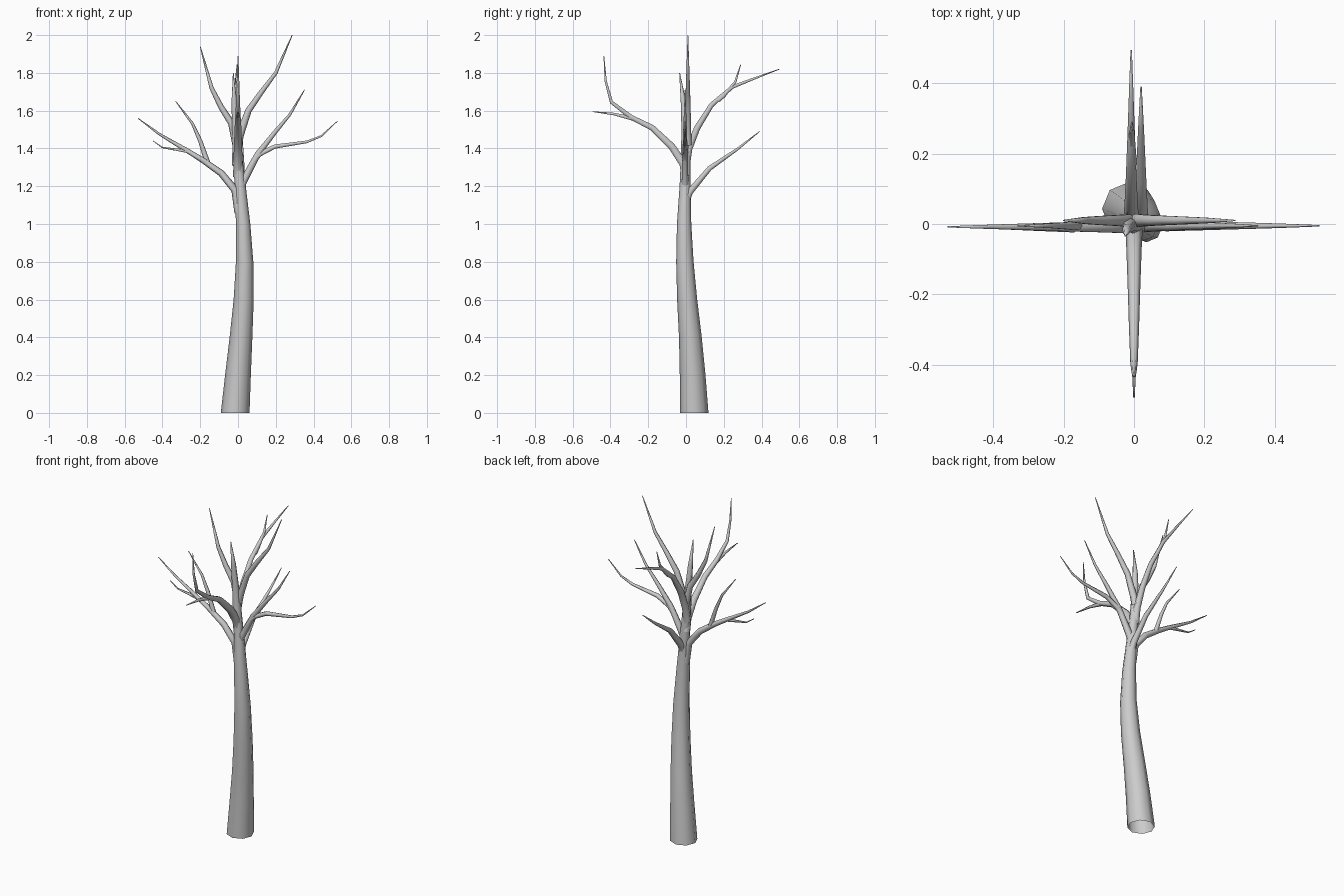
import bpy, bmesh, math
from mathutils import Vector


def tube(name, pts, sides):
    """Tapered tube through (x, y, z, radius) rings; open at the start."""
    bm = bmesh.new()
    p = [Vector(q[:3]) for q in pts]
    n = len(p)
    side, prev = None, None
    for i in range(n):
        t = (p[min(i + 1, n - 1)] - p[max(i - 1, 0)]).normalized()
        if p[i].z < 0.001:
            t = Vector((0, 0, 1))
        if side is None:
            side = Vector((1, 0, 0)) if abs(t.x) < 0.5 else Vector((0, 1, 0))
        side = (side - t * side.dot(t)).normalized()
        up = t.cross(side)
        r = pts[i][3]
        ring = []
        for k in range(sides):
            a = 2 * math.pi * k / sides
            ring.append(bm.verts.new(p[i] + r * (side * math.cos(a) + up * math.sin(a))))
        if prev:
            for k in range(sides):
                j = (k + 1) % sides
                bm.faces.new((prev[k], prev[j], ring[j], ring[k]))
        prev = ring
    bm.faces.new(prev)
    for f in bm.faces:
        f.smooth = True
    me = bpy.data.meshes.new(name)
    bm.to_mesh(me)
    bm.free()
    ob = bpy.data.objects.new(name, me)
    bpy.context.collection.objects.link(ob)
    return ob


def branch(name, plane, off, r0, pts):
    """Branch lying in the xz or yz plane, tapering from r0 to a point."""
    d = [0.0]
    for a, b in zip(pts, pts[1:]):
        d.append(d[-1] + math.dist(a, b))
    out = []
    for (h, z), s in zip(pts, d):
        r = max(0.002, r0 * (1 - s / d[-1]) ** 0.75)
        out.append((h, off, z, r) if plane == "x" else (off, h, z, r))
    tube(name, out, 6)


# Trunk with gentle bend
tube("trunk", [
    (-0.015, 0.043, 0.0, 0.076), (0.0, 0.035, 0.2, 0.068), (0.016, 0.023, 0.4, 0.060),
    (0.030, 0.006, 0.6, 0.053), (0.035, -0.006, 0.8, 0.046), (0.027, -0.010, 1.0, 0.038),
    (0.012, -0.005, 1.2, 0.029), (-0.002, -0.002, 1.35, 0.025), (-0.012, -0.004, 1.5, 0.020),
    (-0.020, -0.014, 1.65, 0.014), (-0.025, -0.034, 1.8, 0.002)], 8)

# Left and right limbs with their twigs
branch("left_low_limb", "x", -0.008, 0.024, [
    (0.005, 1.06), (-0.015, 1.18), (-0.09, 1.27), (-0.19, 1.34), (-0.28, 1.395), (-0.415, 1.475), (-0.53, 1.56)])
branch("left_low_twig", "x", -0.01, 0.014, [(-0.17, 1.33), (-0.27, 1.385), (-0.40, 1.405), (-0.45, 1.44)])
branch("left_rising_twig", "x", -0.005, 0.015, [(-0.16, 1.32), (-0.2, 1.44), (-0.24, 1.53), (-0.33, 1.65)])
branch("right_low_limb", "x", -0.005, 0.022, [
    (0.01, 1.17), (0.025, 1.22), (0.105, 1.37), (0.195, 1.485), (0.275, 1.58), (0.352, 1.71)])
branch("right_low_twig", "x", -0.005, 0.016, [
    (0.09, 1.34), (0.115, 1.37), (0.195, 1.41), (0.365, 1.435), (0.44, 1.465), (0.527, 1.545)])
branch("left_high_limb", "x", 0.01, 0.022, [
    (-0.008, 1.42), (-0.035, 1.535), (-0.09, 1.62), (-0.14, 1.72), (-0.2, 1.94)])
branch("right_high_limb", "x", 0.01, 0.022, [
    (0.0, 1.42), (0.01, 1.47), (0.055, 1.6), (0.125, 1.70), (0.2, 1.80), (0.287, 2.0)])

# Back and front limbs with their twigs
branch("back_low_limb", "y", 0.02, 0.022, [
    (0.0, 1.12), (0.02, 1.17), (0.125, 1.295), (0.27, 1.395), (0.39, 1.49)])
branch("back_high_limb", "y", -0.008, 0.024, [
    (0.0, 1.31), (0.015, 1.4), (0.06, 1.51), (0.135, 1.63), (0.245, 1.725), (0.36, 1.77), (0.495, 1.82)])
branch("back_high_twig", "y", -0.006, 0.014, [(0.17, 1.655), (0.2, 1.68), (0.26, 1.75), (0.29, 1.845)])
branch("front_limb", "y", 0.0, 0.026, [
    (0.0, 1.25), (-0.015, 1.32), (-0.075, 1.41), (-0.18, 1.51), (-0.29, 1.565), (-0.395, 1.645),
    (-0.425, 1.755), (-0.435, 1.89)])
branch("front_twig", "y", 0.0, 0.013, [(-0.27, 1.555), (-0.38, 1.582), (-0.495, 1.595)])
